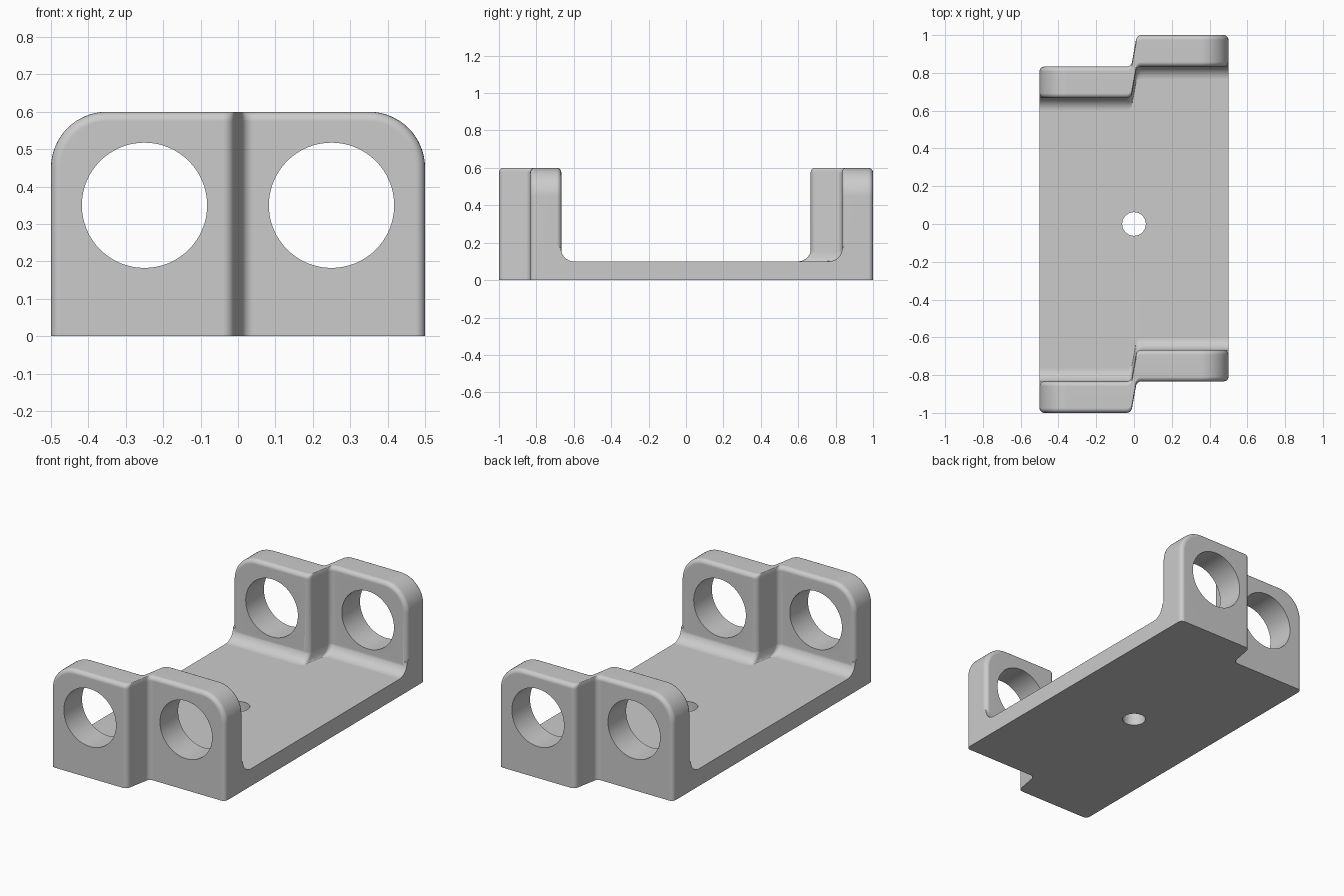
import bpy, bmesh, math
from mathutils import Matrix, Vector

if "Cube" in bpy.data.objects:
    bpy.data.objects.remove(bpy.data.objects["Cube"], do_unlink=True)

WIDTH, HEIGHT, THICK = 1.0, 0.6, 1 / 6
WALL_Y = 1 - THICK          # wall centre line before the step is applied
FLOOR, FILLET = 0.1, 0.07
JOG, CORNER = 0.015, 0.03   # half width of the step and its rounding

grey = bpy.data.materials.new("plain grey")
grey.use_nodes = True
grey.diffuse_color = (0.6, 0.6, 0.6, 1)
grey.node_tree.nodes["Principled BSDF"].inputs["Base Color"].default_value = (0.6, 0.6, 0.6, 1)

# Rounded step: plan points shared by the walls and the base
turn = math.atan2(THICK, 2 * JOG)
start = -JOG - CORNER * math.tan(turn / 2)
half = []
for i in range(7):
    a = turn * i / 6
    half.append((start + CORNER * math.sin(a), -THICK / 2 + CORNER * (1 - math.cos(a))))
step = half + [(-x, -y) for x, y in reversed(half)]


def apply_step(bm):
    """Cut the part across at each step point, then slide the slices along y."""
    for x, _ in step:
        bmesh.ops.bisect_plane(bm, geom=bm.verts[:] + bm.edges[:] + bm.faces[:], dist=1e-5,
                               plane_co=(x, 0, 0), plane_no=(1, 0, 0))
    for v in bm.verts:
        v.co.y += min(step, key=lambda s: abs(s[0] - v.co.x))[1]


def make_object(name, bm):
    bmesh.ops.recalc_face_normals(bm, faces=bm.faces[:])
    mesh = bpy.data.meshes.new(name)
    bm.to_mesh(mesh)
    bm.free()
    mesh.materials.append(grey)
    ob = bpy.data.objects.new(name, mesh)
    bpy.context.collection.objects.link(ob)
    return ob


def bevel(bm, edges, offset, segments):
    bmesh.ops.bevel(bm, geom=edges, offset=offset, offset_type='OFFSET', segments=segments,
                    profile=0.5, affect='EDGES', clamp_overlap=False)


def make_wall(name, side):
    bm = bmesh.new()
    bmesh.ops.create_cube(bm, size=1)
    bmesh.ops.transform(bm, verts=bm.verts[:], matrix=Matrix.Translation((0, 0, HEIGHT / 2))
                        @ Matrix.Diagonal((WIDTH, THICK, HEIGHT, 1)))
    # large top corners
    bevel(bm, [e for e in bm.edges if all(v.co.z > HEIGHT - 1e-4 for v in e.verts)
               and abs(e.verts[0].co.x - e.verts[1].co.x) < 1e-4], 0.15, 16)
    # soft rim around both faces, leaving the foot sharp
    bevel(bm, [e for e in bm.edges if abs(e.verts[0].co.y - e.verts[1].co.y) < 1e-4
               and max(v.co.z for v in e.verts) > 1e-4], 0.025, 5)
    bmesh.ops.translate(bm, verts=bm.verts[:], vec=(0, side * WALL_Y, 0))
    apply_step(bm)
    return make_object(name, bm)


def make_base():
    # floor profile that curves up into each wall
    inner = WALL_Y - THICK / 2 + 0.002
    side = [(inner + 0.05, 0), (inner + 0.05, FLOOR + FILLET), (inner + 0.023, FLOOR + FILLET + 0.02)]
    for i in range(9):
        a = math.pi / 2 * i / 8
        side.append((inner - FILLET + FILLET * math.cos(a), FLOOR + FILLET - FILLET * math.sin(a)))
    profile = side + [(-y, z) for y, z in reversed(side)]
    bm = bmesh.new()
    face = bm.faces.new([bm.verts.new((-WIDTH / 2, y, z)) for y, z in profile])
    new = bmesh.ops.extrude_face_region(bm, geom=[face])["geom"]
    bmesh.ops.translate(bm, vec=(WIDTH, 0, 0), verts=[g for g in new if isinstance(g, bmesh.types.BMVert)])
    if face.is_valid and len(bm.faces) < len(profile) + 2:
        bm.faces.new([v for v in bm.verts if v.co.x < 0][:len(profile)])
    apply_step(bm)
    return make_object("bracket", bm)


def make_cutter(name, radius, depth, location, turn_x):
    bm = bmesh.new()
    bmesh.ops.create_cone(bm, cap_ends=True, segments=64, radius1=radius, radius2=radius, depth=depth,
                          matrix=Matrix.Translation(Vector(location)) @ Matrix.Rotation(turn_x, 4, 'X'))
    ob = make_object(name, bm)
    ob.hide_render = True
    return ob


bracket = make_base()


def combine(tool, operation):
    mod = bracket.modifiers.new(tool.name, 'BOOLEAN')
    mod.operation, mod.solver, mod.object = operation, 'EXACT', tool
    bpy.context.view_layer.objects.active = bracket
    bpy.ops.object.modifier_apply(modifier=mod.name)
    bpy.data.objects.remove(tool, do_unlink=True)


# Walls
combine(make_wall("front_wall", -1), 'UNION')
combine(make_wall("back_wall", 1), 'UNION')

# Round openings through both walls, and the mounting hole in the floor
for x, name in ((-0.25, "right_bore"), (0.25, "left_bore")):
    combine(make_cutter(name, 0.1675, 3, (x, 0, 0.35), math.pi / 2), 'DIFFERENCE')
combine(make_cutter("mounting_hole", 0.0625, 1, (0, 0, 0), 0), 'DIFFERENCE')

# Smooth curves, crisp edges
bpy.ops.object.select_all(action='DESELECT')
bracket.select_set(True)
bpy.context.view_layer.objects.active = bracket
bpy.ops.object.shade_smooth_by_angle(angle=math.radians(30))
normals = bracket.modifiers.new("even_normals", 'WEIGHTED_NORMAL')
normals.keep_sharp = True
